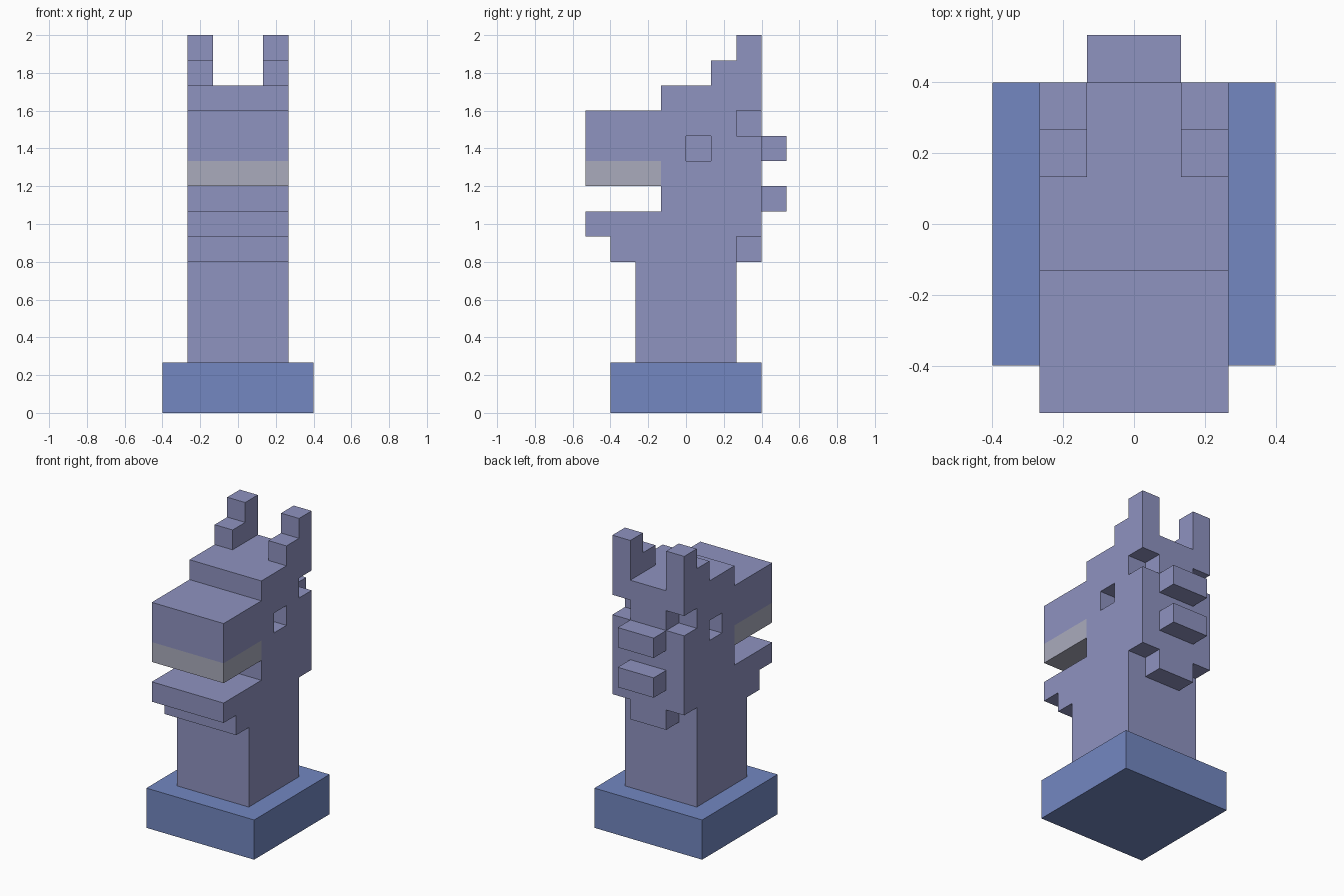
import bpy, bmesh

cube = bpy.data.objects.get("Cube")
if cube:
    bpy.data.objects.remove(cube, do_unlink=True)

U = 2 / 15  # one block of the grid; all sizes below are in blocks


def material(name, rgb):
    def linear(c):
        c /= 255
        return c / 12.92 if c <= 0.04045 else ((c + 0.055) / 1.055) ** 2.4
    colour = (*[linear(c) for c in rgb], 1)
    mat = bpy.data.materials.new(name)
    mat.use_nodes = True
    mat.diffuse_color = colour
    bsdf = next(n for n in mat.node_tree.nodes if n.type == 'BSDF_PRINCIPLED')
    bsdf.inputs["Base Color"].default_value = colour
    return mat


LAVENDER = material("lavender", (143, 147, 192))
BLUE = material("blue", (115, 135, 193))
GREY = material("pale_grey", (170, 171, 188))


def add_prism(bm, profile, x0, x1):
    """Extrude a (y, z) outline from x0 to x1."""
    face = bm.faces.new([bm.verts.new((x0 * U, y * U, z * U)) for y, z in profile])
    new = bmesh.ops.extrude_face_region(bm, geom=[face])["geom"]
    moved = [v for v in new if isinstance(v, bmesh.types.BMVert)]
    bmesh.ops.translate(bm, verts=moved, vec=((x1 - x0) * U, 0, 0))


def rect(y0, y1, z0, z1):
    return [(y0, z0), (y1, z0), (y1, z1), (y0, z1)]


def part(name, mat, *prisms):
    bm = bmesh.new()
    for profile, x0, x1 in prisms:
        add_prism(bm, profile, x0, x1)
    bmesh.ops.recalc_face_normals(bm, faces=bm.faces)
    mesh = bpy.data.meshes.new(name)
    bm.to_mesh(mesh)
    bm.free()
    mesh.materials.append(mat)
    obj = bpy.data.objects.new(name, mesh)
    bpy.context.collection.objects.link(obj)
    return obj


# Plinth and neck
part("base", BLUE, (rect(-3, 3, 0, 2), -3, 3))
part("neck", LAVENDER, (rect(-2, 2, 2, 6), -2, 2))

# Head with open mouth, brow step and stepped chin
head = part("head", LAVENDER, ([
    (-3, 6), (3, 6), (3, 13), (-1, 13), (-1, 12), (-4, 12),
    (-4, 10), (-1, 10), (-1, 8), (-4, 8), (-4, 7), (-3, 7)], -2, 2))

# Eye sockets and the corner notches at the back of the head
cuts = []
for x0, x1 in ((1, 2.5), (-2.5, -1)):
    cuts += [(rect(0, 1, 10, 11), x0, x1),
             (rect(2, 3.5, 11, 12), x0, x1),
             (rect(2, 3.5, 5.5, 7), x0, x1)]
cutter = part("head_cutter", LAVENDER, *cuts)
cutter.hide_render = True
mod = head.modifiers.new("sockets_and_notches", 'BOOLEAN')
mod.operation = 'DIFFERENCE'
mod.solver = 'EXACT'
mod.object = cutter
bpy.context.view_layer.objects.active = head
bpy.ops.object.modifier_apply(modifier=mod.name)
bpy.data.objects.remove(cutter, do_unlink=True)

# Upper teeth band
part("teeth", GREY, (rect(-4, -1, 9, 10), -2, 2))

# Stepped ears
for side, x0 in (("left", 1), ("right", -2)):
    part(side + "_ear", LAVENDER,
         ([(1, 13), (3, 13), (3, 15), (2, 15), (2, 14), (1, 14)], x0, x0 + 1))

# Mane tufts
for name, z in (("upper_mane", 10), ("lower_mane", 8)):
    part(name, LAVENDER, (rect(3, 4, z, z + 1), -1, 1))
